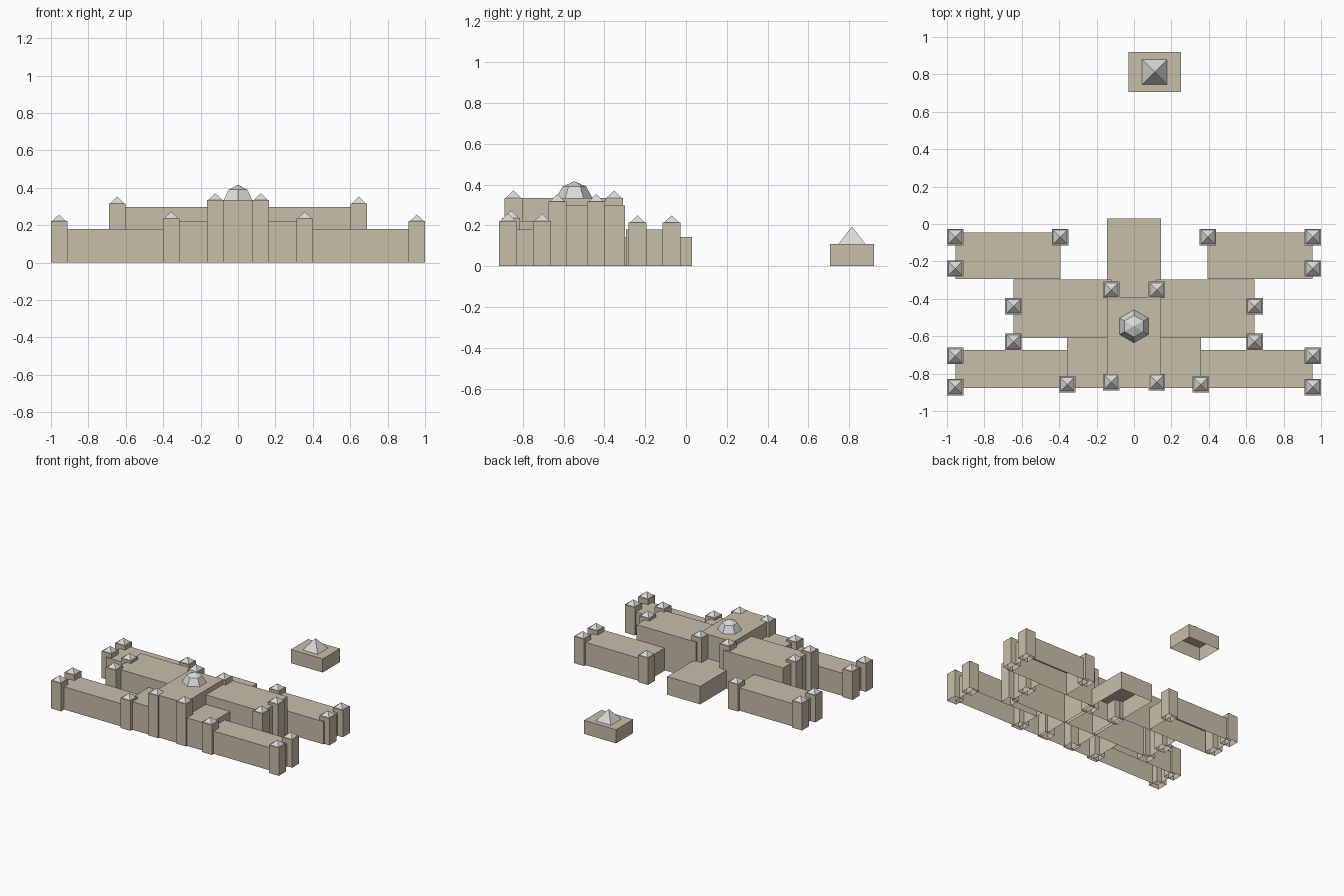
import bpy, bmesh, math
from mathutils import Matrix, Vector

if "Cube" in bpy.data.objects:
    bpy.data.objects.remove(bpy.data.objects["Cube"])


def material(name, rgb):
    m = bpy.data.materials.new(name)
    m.diffuse_color = (*rgb, 1)
    m.use_nodes = True
    m.node_tree.nodes["Principled BSDF"].inputs["Base Color"].default_value = m.diffuse_color
    return m


STONE = material("tan stone", (0.58, 0.52, 0.40))
ROOF = material("pale grey roof", (0.70, 0.71, 0.68))


def finish(name, bm, mat):
    bmesh.ops.recalc_face_normals(bm, faces=bm.faces)
    # shells stand open at the bottom
    bmesh.ops.delete(bm, geom=[f for f in bm.faces if f.normal.z < -0.9], context='FACES')
    me = bpy.data.meshes.new(name)
    bm.to_mesh(me)
    bm.free()
    me.materials.append(mat)
    ob = bpy.data.objects.new(name, me)
    bpy.context.collection.objects.link(ob)
    return ob


def block(name, x0, x1, y0, y1, h):
    bm = bmesh.new()
    bmesh.ops.create_cube(bm, size=1)
    bmesh.ops.scale(bm, vec=(x1 - x0, y1 - y0, h), verts=bm.verts)
    bmesh.ops.translate(bm, vec=((x0 + x1) / 2, (y0 + y1) / 2, h / 2), verts=bm.verts)
    return finish(name, bm, STONE)


def frustum(name, x, y, z, r0, r1, h, sides, turn):
    bm = bmesh.new()
    bmesh.ops.create_cone(bm, cap_ends=True, segments=sides, radius1=r0, radius2=r1, depth=h,
                          matrix=Matrix.Translation((x, y, z + h / 2)) @ Matrix.Rotation(turn, 4, 'Z'))
    bmesh.ops.remove_doubles(bm, verts=bm.verts, dist=1e-5)
    return finish(name, bm, ROOF)


def pyramid(name, x, y, z, width, h):
    return frustum(name, x, y, z, width / math.sqrt(2), 0, h, 4, math.pi / 4)


def tower(name, x, y, h):
    w = 0.044
    block(name, x - w, x + w, y - w, y + w, h)
    pyramid(name + "_cap", x, y, h, 0.074, 0.036)


# central masses
block("central_hall", -0.145, 0.145, -0.877, -0.39, 0.335)
block("rear_hall", -0.145, 0.145, -0.39, 0.03, 0.143)
block("front_range", -0.357, 0.357, -0.877, -0.61, 0.222)

# wings and towers, mirrored left and right
towers = [
    ("front_outer_tower", 0.956, -0.872, 0.222),
    ("front_inner_outer_tower", 0.956, -0.705, 0.222),
    ("front_range_tower", 0.357, -0.857, 0.237),
    ("middle_front_tower", 0.645, -0.63, 0.317),
    ("middle_rear_tower", 0.645, -0.44, 0.317),
    ("hall_front_tower", 0.122, -0.845, 0.335),
    ("hall_rear_tower", 0.122, -0.352, 0.335),
    ("rear_outer_tower", 0.956, -0.07, 0.213),
    ("rear_inner_tower", 0.395, -0.07, 0.213),
    ("rear_side_tower", 0.956, -0.238, 0.213),
]
wings = [
    ("front_wing", 0.357, 0.955, -0.877, -0.675, 0.18),
    ("middle_wing", 0.12, 0.643, -0.61, -0.298, 0.297),
    ("rear_wing", 0.393, 0.955, -0.293, -0.045, 0.18),
]
for side, s in (("right", 1), ("left", -1)):
    for n, a, b, y0, y1, h in wings:
        block(f"{side}_{n}", min(s * a, s * b), max(s * a, s * b), y0, y1, h)
    for n, x, y, h in towers:
        tower(f"{side}_{n}", s * x, y, h)

# six-sided dome in two tiers, a corner pointing to the front
turn = 0.0
frustum_turn = math.pi / 2
bm = bmesh.new()
rings = []
for r, z in ((0.088, 0.335), (0.058, 0.39)):
    rings.append([bm.verts.new((r * math.sin(i * math.pi / 3),
                                -0.547 + r * math.cos(i * math.pi / 3), z)) for i in range(6)])
apex = bm.verts.new(Vector((0, -0.547, 0.416)))
for i in range(6):
    j = (i + 1) % 6
    bm.faces.new((rings[0][i], rings[0][j], rings[1][j], rings[1][i]))
    bm.faces.new((rings[1][i], rings[1][j], apex))
finish("dome", bm, ROOF)

# detached gatehouse behind
block("gatehouse", -0.03, 0.25, 0.705, 0.92, 0.108)
pyramid("gatehouse_roof", 0.11, 0.813, 0.108, 0.132, 0.086)
